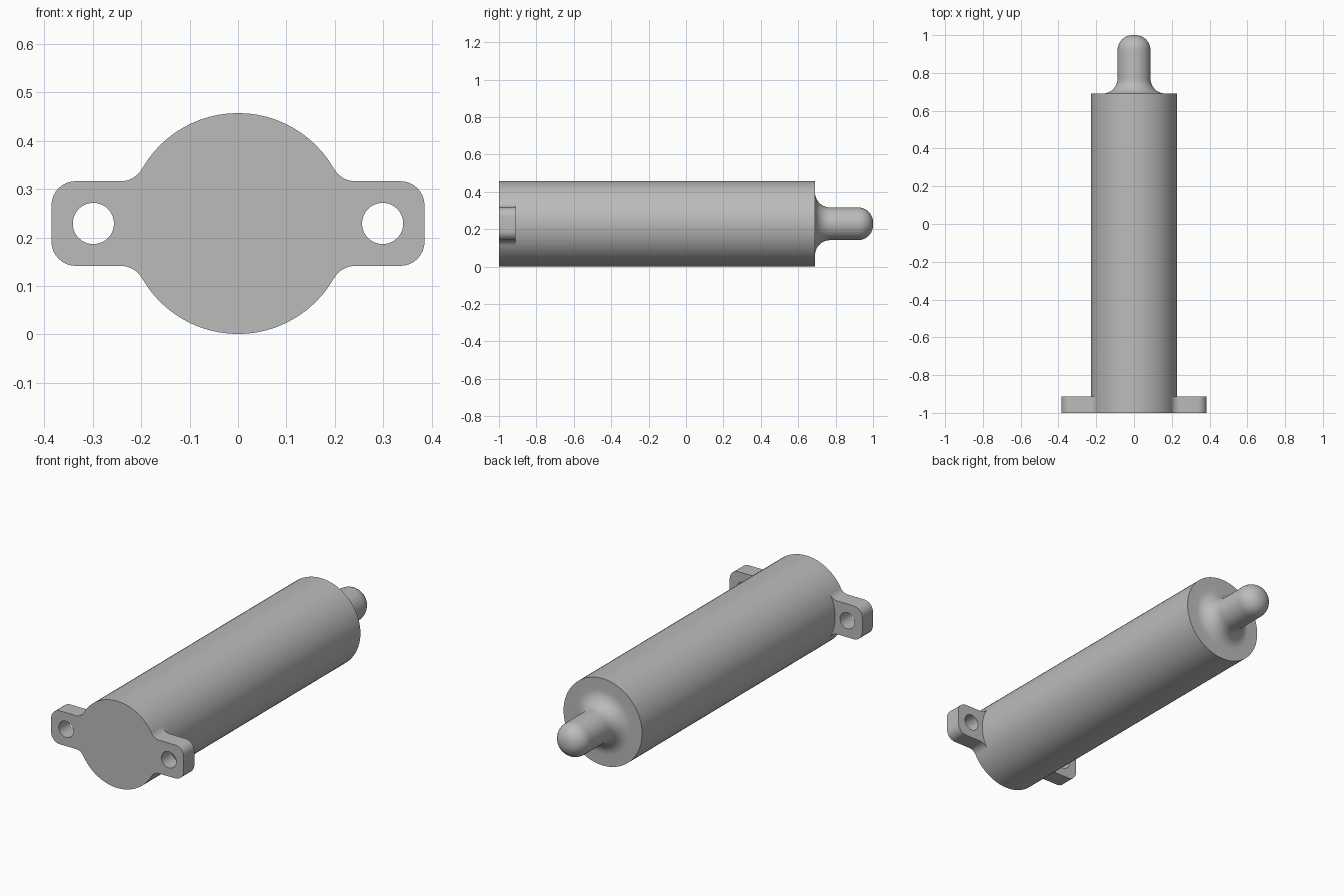
import bpy, bmesh
from math import cos, sin, pi, radians, sqrt, atan2
from mathutils import Matrix

cube = bpy.data.objects.get("Cube")
if cube:
    bpy.data.objects.remove(cube, do_unlink=True)

R, CZ = 0.228, 0.229              # body radius and axis height
FRONT, SHOULDER, BACK = -1.0, 0.69, 1.0
ROD, COVE, DOME = 0.0875, 0.08, 0.08
TAB_BACK, TAB_X, TAB_H = -0.912, 0.385, 0.0875
HOLE_X, HOLE_R, CORNER = 0.2985, 0.0425, 0.05

grey = bpy.data.materials.new("plain grey")
grey.use_nodes = True
colour = (0.5, 0.5, 0.5, 1)
grey.diffuse_color = colour
grey.node_tree.nodes["Principled BSDF"].inputs["Base Color"].default_value = colour


def arc(cx, cy, r, a0, a1, n):
    """Points along an arc, angles in degrees."""
    angles = [radians(a0 + (a1 - a0) * i / n) for i in range(n + 1)]
    return [(cx + r * cos(a), cy + r * sin(a)) for a in angles]


def finish(bm, name):
    bmesh.ops.recalc_face_normals(bm, faces=bm.faces)
    mesh = bpy.data.meshes.new(name)
    bm.to_mesh(mesh)
    bm.free()
    mesh.materials.append(grey)
    obj = bpy.data.objects.new(name, mesh)
    bpy.context.collection.objects.link(obj)
    return obj


def lathe(name, profile, steps=72):
    """Spin (radius, y) points around the long axis."""
    bm = bmesh.new()
    verts = [bm.verts.new((r, y, CZ)) for r, y in profile]
    edges = [bm.edges.new(pair) for pair in zip(verts, verts[1:])]
    bmesh.ops.spin(bm, geom=verts + edges, cent=(0, 0, CZ), axis=(0, 1, 0),
                   angle=2 * pi, steps=steps, use_merge=True)
    bmesh.ops.remove_doubles(bm, verts=bm.verts, dist=1e-5)
    return finish(bm, name)


def prism(name, outline, y0, y1, side):
    """Extrude an (x, z) outline along y, on the left or right side."""
    bm = bmesh.new()
    face = bm.faces.new([bm.verts.new((side * x, y0, CZ + z)) for x, z in outline])
    new = bmesh.ops.extrude_face_region(bm, geom=[face])["geom"]
    bmesh.ops.translate(bm, vec=(0, y1 - y0, 0),
                        verts=[v for v in new if isinstance(v, bmesh.types.BMVert)])
    return finish(bm, name)


def combine(target, tool, operation):
    mod = target.modifiers.new(operation, 'BOOLEAN')
    mod.object, mod.operation, mod.solver = tool, operation, 'EXACT'
    bpy.context.view_layer.objects.active = target
    bpy.ops.object.modifier_apply(modifier=mod.name)
    bpy.data.objects.remove(tool, do_unlink=True)


# Cylinder body with coved shoulder and round-nosed rod
profile = [(0, FRONT), (R, FRONT), (R, SHOULDER)]
profile += arc(ROD + COVE, SHOULDER + COVE, COVE, 270, 180, 10)
profile += arc(ROD - DOME, BACK - DOME, DOME, 0, 90, 10)
profile.append((0, BACK))
body = lathe("cylinder_body", profile)

# Mounting tabs, blended into the body by tangent fillets
F = 0.05
fx, fz = sqrt((R + F) ** 2 - (TAB_H + F) ** 2), TAB_H + F
touch = 180 + atan2(fz, fx) * 180 / pi
upper = [(0.12, 0.06)] + arc(fx, fz, F, touch, 270, 8)
upper += arc(TAB_X - CORNER, TAB_H - CORNER, CORNER, 90, 0, 8)
outline = upper + [(x, -z) for x, z in reversed(upper)]
hole = arc(HOLE_X, 0, HOLE_R, 0, 360, 40)[:-1]

for side in (1, -1):
    combine(body, prism("mounting_tab", outline, FRONT, TAB_BACK, side), 'UNION')
    combine(body, prism("hole_cutter", hole, FRONT - 0.1, TAB_BACK + 0.1, side), 'DIFFERENCE')

# Smooth curved walls, crisp rims
bpy.ops.object.select_all(action='DESELECT')
body.select_set(True)
bpy.context.view_layer.objects.active = body
bpy.ops.object.shade_smooth_by_angle(angle=radians(30))
